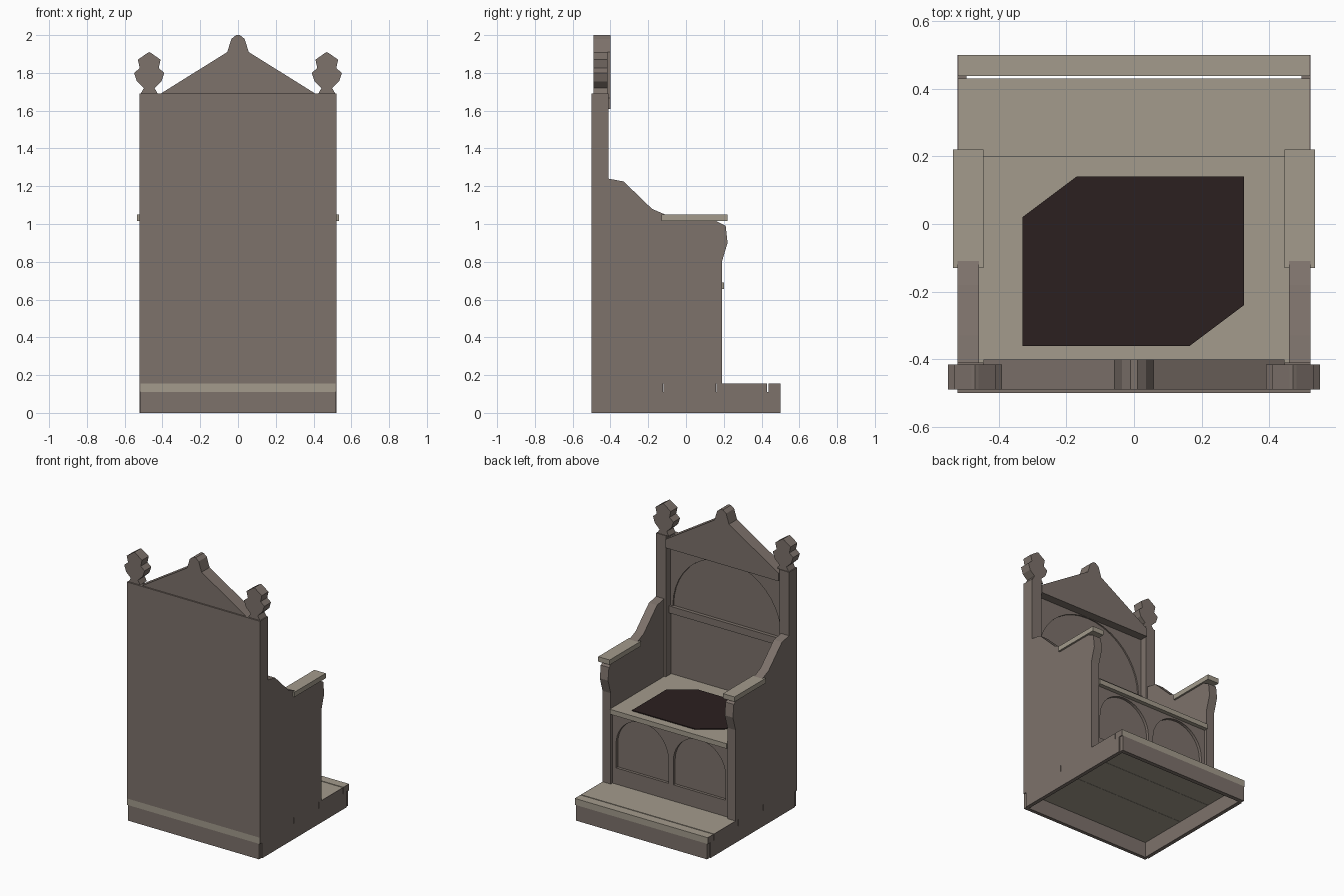
import bpy, bmesh, math

if "Cube" in bpy.data.objects:
    bpy.data.objects.remove(bpy.data.objects["Cube"])


def material(name, rgb):
    m = bpy.data.materials.new(name)
    m.diffuse_color = (*rgb, 1)
    m.use_nodes = True
    m.node_tree.nodes["Principled BSDF"].inputs["Base Color"].default_value = m.diffuse_color
    return m


BROWN = material("brown grey wood", (0.205, 0.168, 0.147))
BEIGE = material("beige wood", (0.366, 0.328, 0.262))
DARK = material("dark cushion", (0.024, 0.014, 0.014))


def prism(name, pts, axis, lo, hi, mat):
    """Extrude a 2D profile along an axis. x: (y,z), y: (x,z), z: (x,y)."""
    place = {"x": lambda a, b, t: (t, a, b),
             "y": lambda a, b, t: (a, t, b),
             "z": lambda a, b, t: (a, b, t)}[axis]
    bm = bmesh.new()
    face = bm.faces.new([bm.verts.new(place(a, b, lo)) for a, b in pts])
    ext = bmesh.ops.extrude_face_region(bm, geom=[face])
    for v in ext["geom"]:
        if isinstance(v, bmesh.types.BMVert):
            v.co["xyz".index(axis)] = hi
    bmesh.ops.recalc_face_normals(bm, faces=bm.faces)
    me = bpy.data.meshes.new(name)
    bm.to_mesh(me)
    bm.free()
    me.materials.append(mat)
    ob = bpy.data.objects.new(name, me)
    bpy.context.collection.objects.link(ob)
    return ob


def box(name, x, y, z, mat):
    rect = [(x[0], y[0]), (x[1], y[0]), (x[1], y[1]), (x[0], y[1])]
    return prism(name, rect, "z", z[0], z[1], mat)


def spandrel(name, x, z, cx, r, y, mat, n=20):
    """Rectangular plate with a round-headed opening cut up from its bottom edge."""
    spring = z[1] - 0.01 - r
    arc = [(cx - r * math.cos(math.pi * i / n), spring + r * math.sin(math.pi * i / n))
           for i in range(n + 1)]
    if spring - z[0] > 0.005:
        arc = [(cx - r, z[0])] + arc + [(cx + r, z[0])]
    pts = [(x[0], z[0])] + arc + [(x[1], z[0]), (x[1], z[1]), (x[0], z[1])]
    return prism(name, pts, "y", y[0], y[1], mat)


def mirrored(pts):
    return pts + [(-a, b) for a, b in reversed(pts) if a != 0]


# Base: open frame below, planks above
box("base_back_board", (-0.515, 0.515), (-0.5, -0.475), (0, 0.11), BROWN)
box("base_front_board", (-0.515, 0.515), (0.47, 0.5), (0, 0.11), BROWN)
planks = [(-0.5, -0.122), (-0.12, 0.159), (0.161, 0.43), (0.437, 0.5)]
for i, y in enumerate(planks):
    box(f"platform_plank_{i}", (-0.517, 0.517), y, (0.11, 0.155), BEIGE)

# Side panel with sloping arm and scrolled front
side_profile = [(-0.47, 0.155), (0.19, 0.155), (0.19, 0.80), (0.22, 0.90), (0.21, 0.99),
                (0.16, 1.015), (0.0, 1.03), (-0.11, 1.05), (-0.18, 1.08),
                (-0.33, 1.225), (-0.41, 1.24), (-0.47, 1.24)]
# Finial half outline
finial = [(0.045, 1.69), (0.028, 1.72), (0.065, 1.755), (0.08, 1.80),
          (0.05, 1.825), (0.06, 1.87), (0.01, 1.905), (0, 1.91)]

for side, s in (("left", -1), ("right", 1)):
    def span(a, b):
        return tuple(sorted((s * a, s * b)))
    box(f"base_{side}_board", span(0.495, 0.522), (-0.475, 0.47), (0, 0.11), BROWN)
    for i, y in enumerate(planks):
        box(f"plank_end_{side}_{i}", span(0.517, 0.522), y, (0.11, 0.155), BROWN)
    prism(f"{side}_side_panel", side_profile, "x", *span(0.458, 0.522), BROWN)
    box(f"{side}_armrest", span(0.445, 0.535), (-0.13, 0.22), (1.015, 1.05), BEIGE)
    box(f"{side}_back_post", span(0.445, 0.522), (-0.47, -0.41), (0.155, 1.69), BROWN)
    prism(f"{side}_finial", [(s * 0.47 + a, b) for a, b in mirrored(finial)],
          "y", -0.49, -0.415, BROWN)
    # Arched frame below the seat, one bay per side
    spandrel(f"{side}_seat_arch", span(0, 0.458), (0.27, 0.655), s * 0.225, 0.205,
             (0.15, 0.17), BROWN)

# Back
box("back_panel", (-0.522, 0.522), (-0.5, -0.47), (0.155, 1.69), BROWN)
box("back_rail", (-0.445, 0.445), (-0.47, -0.445), (1.13, 1.18), BROWN)
spandrel("back_arch", (-0.445, 0.445), (1.18, 1.62), 0, 0.425, (-0.47, -0.46), BROWN)
gable = [(0.445, 1.61), (0.445, 1.668), (0.057, 1.91), (0.035, 1.98), (0.01, 2.0), (0, 2.0)]
prism("gable", mirrored(gable), "y", -0.49, -0.40, BROWN)

# Seat
box("seat_front_backing", (-0.458, 0.458), (0.10, 0.15), (0.155, 0.655), BROWN)
box("seat_bottom_rail", (-0.458, 0.458), (0.15, 0.17), (0.155, 0.27), BROWN)
box("seat_board", (-0.458, 0.458), (-0.47, 0.10), (0.655, 0.69), BEIGE)
box("seat_front_edge", (-0.458, 0.458), (0.10, 0.20), (0.655, 0.69), BEIGE)
prism("seat_cushion", [(-0.33, 0.02), (-0.17, 0.14), (0.325, 0.14), (0.325, -0.24),
                       (0.165, -0.36), (-0.33, -0.36)], "z", 0.69, 0.696, DARK)
